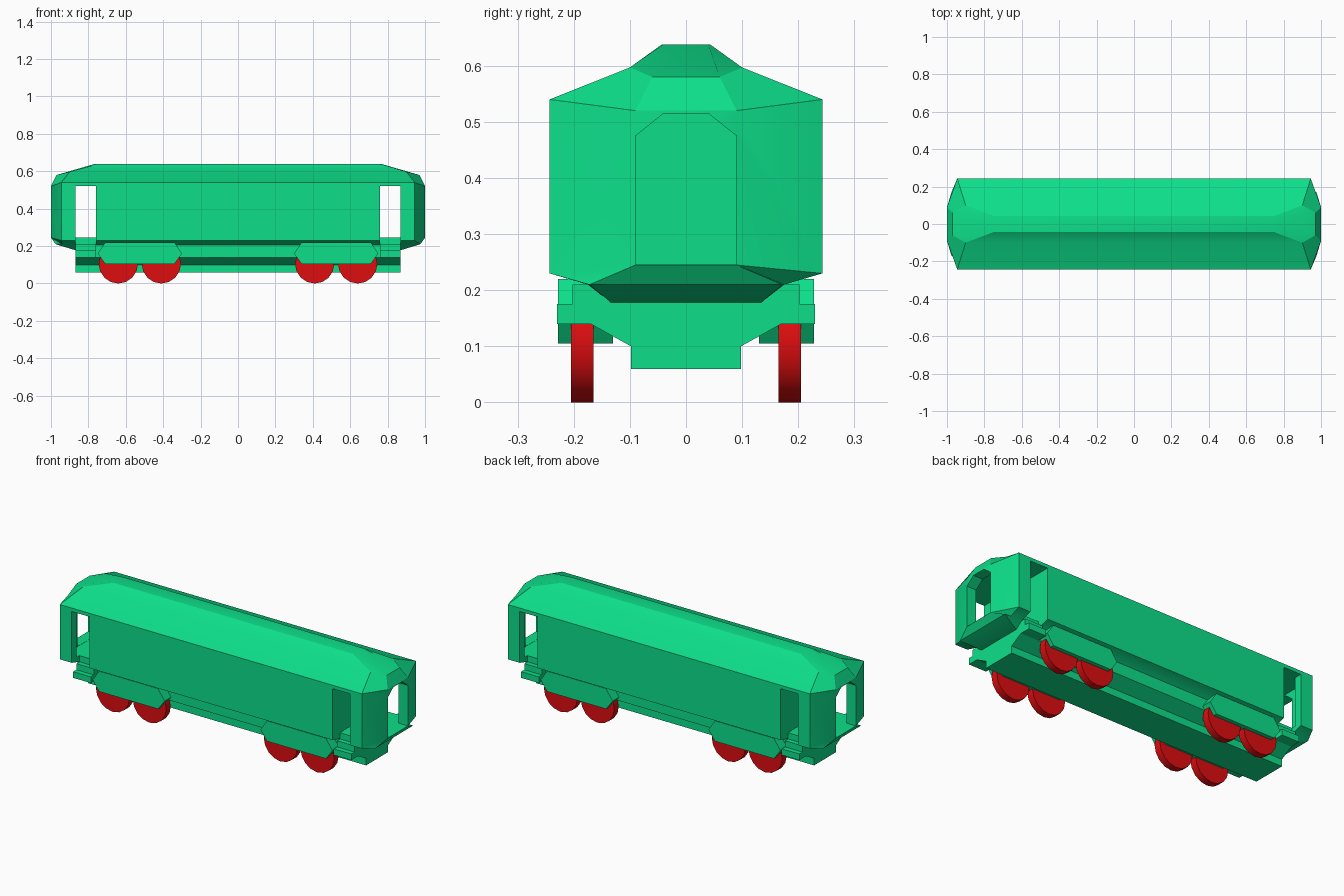
import bpy, bmesh, math
from mathutils import Matrix

cube = bpy.data.objects.get("Cube")
if cube:
    bpy.data.objects.remove(cube, do_unlink=True)


def material(name, rgb):
    m = bpy.data.materials.new(name)
    m.use_nodes = True
    m.diffuse_color = (*rgb, 1)
    m.node_tree.nodes["Principled BSDF"].inputs["Base Color"].default_value = (*rgb, 1)
    return m


GREEN = material("bright green", (0.004, 0.74, 0.255))
RED = material("bright red", (0.73, 0.004, 0.005))


def finish(name, bm, mat):
    bmesh.ops.recalc_face_normals(bm, faces=bm.faces)
    me = bpy.data.meshes.new(name)
    bm.to_mesh(me)
    bm.free()
    me.materials.append(mat)
    ob = bpy.data.objects.new(name, me)
    bpy.context.collection.objects.link(ob)
    return ob


def prism(name, pts, axis, lo, hi, mat=GREEN):
    """Extrude a 2D outline along x, y or z; outline uses the other two axes in order."""
    bm = bmesh.new()

    def place(p, d):
        co = list(p)
        co.insert("xyz".index(axis), d)
        return co

    face = bm.faces.new([bm.verts.new(place(p, lo)) for p in pts])
    new = bmesh.ops.extrude_face_region(bm, geom=[face])["geom"]
    for v in new:
        if isinstance(v, bmesh.types.BMVert):
            v.co["xyz".index(axis)] = hi
    return finish(name, bm, mat)


def mirrored(half):
    """Complete a right-hand half outline with its mirror image."""
    return half + [(-a, b) for a, b in reversed(half)]


def box(name, x, y, z):
    return prism(name, [(x[0], y[0]), (x[1], y[0]), (x[1], y[1]), (x[0], y[1])], "z", *z)


def cut(target, cutter):
    mod = target.modifiers.new("opening", "BOOLEAN")
    mod.operation = "DIFFERENCE"
    mod.solver = "EXACT"
    mod.object = cutter
    bpy.context.view_layer.objects.active = target
    bpy.ops.object.modifier_apply(modifier=mod.name)
    bpy.data.objects.remove(cutter, do_unlink=True)


def smooth(ob, degrees):
    ob.data.shade_smooth()
    ob.data.set_sharp_from_angle(angle=math.radians(degrees))


# Body shell: stacked eight-sided rings, each given by a side corner and an end corner
RINGS = [
    ((0.80, 0.13, 0.175), (0.86, 0.13, 0.175)),
    ((0.94, 0.175, 0.21), (0.975, 0.172, 0.21)),
    ((0.945, 0.243, 0.23), (1.0, 0.09, 0.245)),
    ((0.945, 0.243, 0.54), (1.0, 0.09, 0.52)),
    ((0.90, 0.10, 0.597), (0.97, 0.06, 0.58)),
    ((0.75, 0.043, 0.638), (0.77, 0.04, 0.638)),
]
bm = bmesh.new()
loops = []
for (cx, cy, cz), (ex, ey, ez) in RINGS:
    ring = [(cx, -cy, cz), (ex, -ey, ez), (ex, ey, ez), (cx, cy, cz)]
    ring += [(-x, -y, z) for x, y, z in ring]
    loops.append([bm.verts.new(p) for p in ring])
for a, b in zip(loops, loops[1:]):
    for i in range(8):
        j = (i + 1) % 8
        bm.faces.new((a[i], a[j], b[j], b[i]))
bm.faces.new(loops[0])
bm.faces.new(loops[-1])
body = finish("body", bm, GREEN)

# Vestibules with side doorways and arched end doorways
plan = [(0.76, 0.3), (0.87, 0.3), (0.87, 0.2), (0.94, 0.2)]
plan += [(x, -y) for x, y in reversed(plan)]
arch = mirrored([(0.09, 0.246), (0.09, 0.475), (0.04, 0.515)])
for s in (-1, 1):
    cut(body, prism("vestibule_cutter", [(s * x, y) for x, y in plan], "z", 0.245, 0.52))
    cut(body, prism("end_door_cutter", arch, "x", s * 0.9, s * 1.1))
    for t in (-1, 1):
        cut(body, box("step_cutter", (s * 0.76, s * 0.87), (t * 0.175, t * 0.3), (0.15, 0.3)))
smooth(body, 25)

# Underframe running the whole length
prism("underframe", mirrored([(0.098, 0.06), (0.098, 0.10), (0.17, 0.14), (0.17, 0.212)]),
      "x", -0.87, 0.87)

# Entrance steps, bogie side frames and wheels
stair = [(0.16, 0.14), (0.23, 0.14), (0.23, 0.175), (0.202, 0.175),
         (0.202, 0.21), (0.16, 0.21)]
frame = mirrored([(0.185, 0.105), (0.225, 0.16), (0.185, 0.22)])
for s, end in ((-1, "right"), (1, "left")):
    for t, side in ((-1, "front"), (1, "back")):
        tag = f"{end}_{side}"
        prism(f"steps_{tag}", [(t * y, z) for y, z in stair], "x", s * 0.76, s * 0.87)
        prism(f"bogie_frame_{tag}", [(s * 0.525 + x, z) for x, z in frame],
              "y", t * 0.13, t * 0.228)
        for x, pos in ((0.41, "inner"), (0.64, "outer")):
            bm = bmesh.new()
            bmesh.ops.create_cone(
                bm, cap_ends=True, segments=16, radius1=0.105, radius2=0.105, depth=0.04,
                matrix=Matrix.Translation((s * x, t * 0.185, 0.105))
                @ Matrix.Rotation(math.pi / 2, 4, "X"))
            smooth(finish(f"wheel_{tag}_{pos}", bm, RED), 30)
